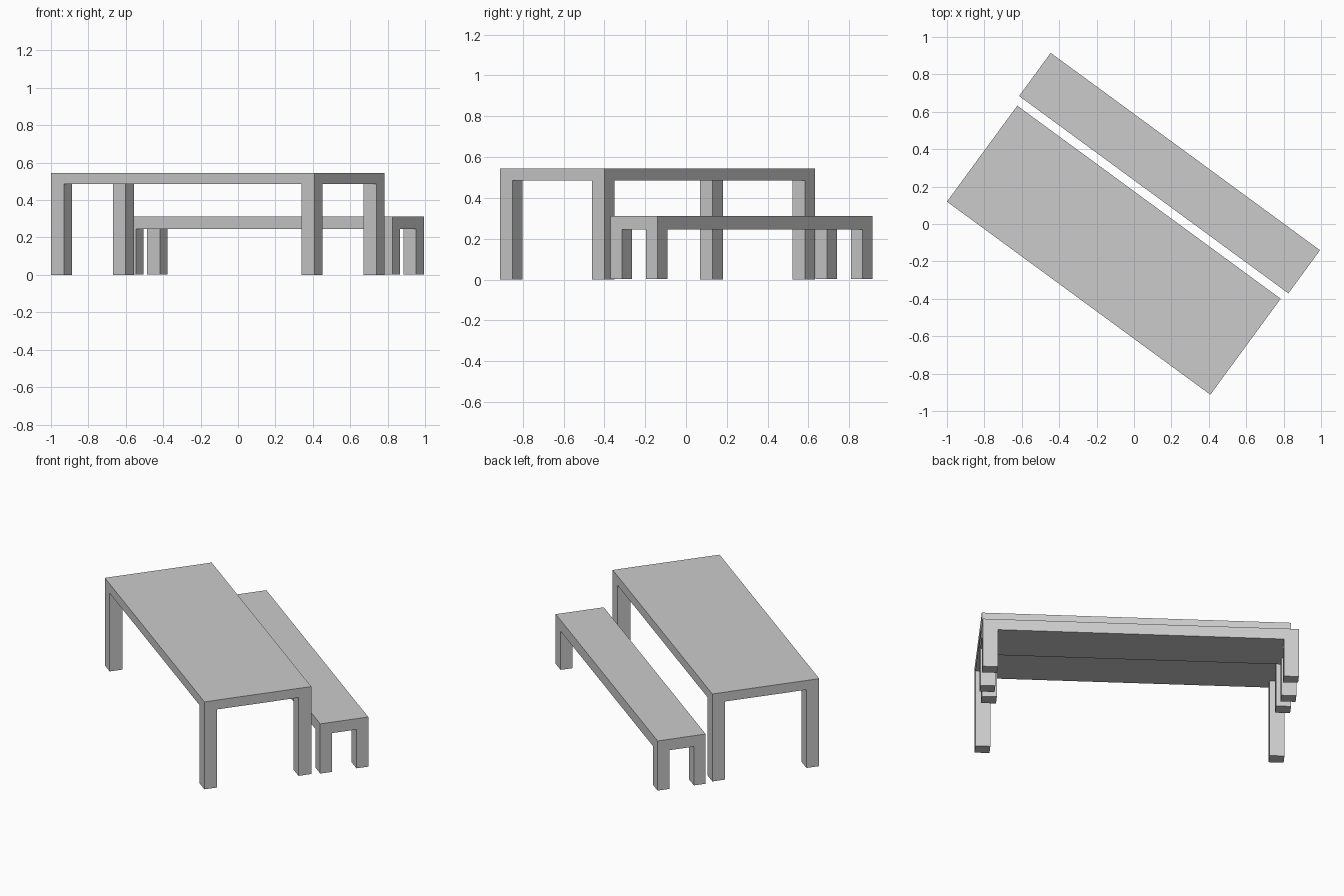
import bpy, bmesh
from math import radians

if "Cube" in bpy.data.objects:
    bpy.data.objects.remove(bpy.data.objects["Cube"])


def slab_with_legs(name, center, length, width, top, under, bottom, leg_l, leg_w):
    """Flat top whose four corner cells continue down as flush legs."""
    xs = (-length / 2, -length / 2 + leg_l, length / 2 - leg_l, length / 2)
    ys = (-width / 2, -width / 2 + leg_w, width / 2 - leg_w, width / 2)
    bm = bmesh.new()

    # 3 x 3 grid on the underside
    grid = [[bm.verts.new((x, y, under)) for y in ys] for x in xs]
    cells = {}
    for i in range(3):
        for j in range(3):
            cells[i, j] = bm.faces.new((grid[i][j], grid[i][j + 1],
                                        grid[i + 1][j + 1], grid[i + 1][j]))

    # top board: upper face and rim
    upper = [[bm.verts.new((x, y, top)) for y in ys] for x in xs]
    for i in range(3):
        for j in range(3):
            bm.faces.new((upper[i][j], upper[i + 1][j],
                          upper[i + 1][j + 1], upper[i][j + 1]))
        for k in (0, 3):
            bm.faces.new((grid[i][k], grid[i + 1][k], upper[i + 1][k], upper[i][k]))
            bm.faces.new((grid[k][i], grid[k][i + 1], upper[k][i + 1], upper[k][i]))

    # legs: corner cells pulled down
    for i in (0, 2):
        for j in (0, 2):
            ext = bmesh.ops.extrude_discrete_faces(bm, faces=[cells[i, j]])
            for v in ext["faces"][0].verts:
                v.co.z = bottom

    bmesh.ops.recalc_face_normals(bm, faces=bm.faces)
    # merge flat seams into clean faces
    bmesh.ops.dissolve_limit(bm, angle_limit=radians(1),
                             verts=bm.verts, edges=bm.edges)
    mesh = bpy.data.meshes.new(name)
    bm.to_mesh(mesh)
    bm.free()
    obj = bpy.data.objects.new(name, mesh)
    obj.location = (*center, 0)
    obj.rotation_euler.z = radians(-36.24)
    bpy.context.collection.objects.link(obj)
    return obj


slab_with_legs("table", (-0.108, -0.140), 1.746, 0.636, 0.544, 0.486, 0.0, 0.085, 0.076)
slab_with_legs("bench", (0.190, 0.272), 1.785, 0.286, 0.312, 0.244, 0.003, 0.085, 0.070)
